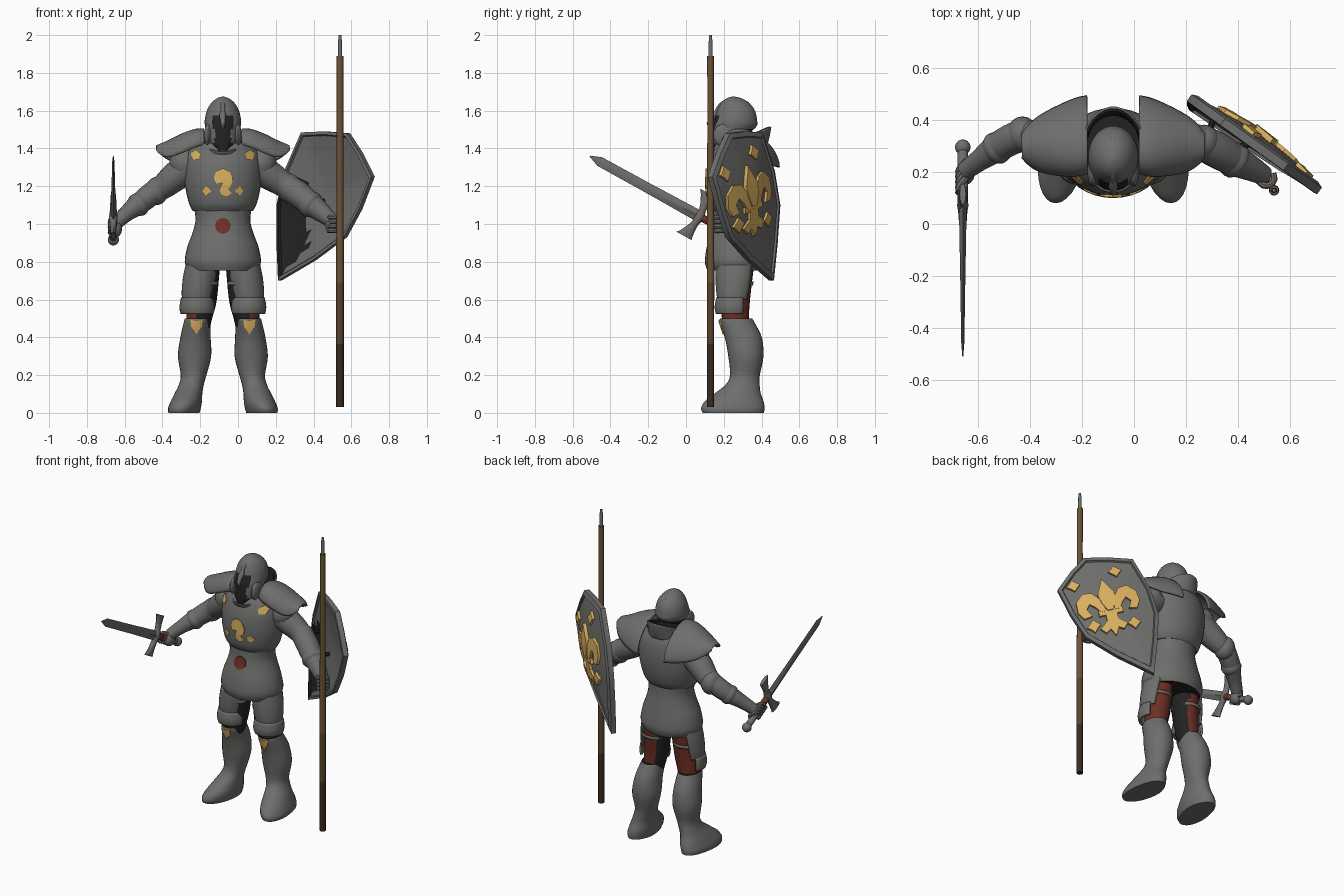
import bpy, bmesh, math
from mathutils import Vector as V
from mathutils.bvhtree import BVHTree

if "Cube" in bpy.data.objects:
    bpy.data.objects.remove(bpy.data.objects["Cube"])

X0 = -0.08  # body centre line
COL = {"steel": (.155, .155, .15), "dark": (.016, .016, .017), "gold": (.7, .43, .115), "red": (.155, .028, .017),
       "wood": (.145, .085, .038), "mid wood": (.095, .055, .025), "dark wood": (.038, .024, .014)}
MATS = {}
for k, c in COL.items():
    MATS[k] = bpy.data.materials.new(k)
    MATS[k].diffuse_color = (*c, 1)


def finish(name, bm, mat, thick=0):
    bmesh.ops.recalc_face_normals(bm, faces=bm.faces)
    me = bpy.data.meshes.new(name)
    bm.to_mesh(me)
    bm.free()
    ob = bpy.data.objects.new(name, me)
    bpy.context.collection.objects.link(ob)
    me.materials.append(MATS[mat])
    if thick:
        m = ob.modifiers.new("thickness", "SOLIDIFY")
        m.thickness, m.offset = thick, 0
    return ob


def skin(name, loops, mat, closed=True, caps=True, thick=0):
    bm = bmesh.new()
    rows = [[bm.verts.new(p) for p in l] for l in loops]
    n = len(rows[0])
    for r, s in zip(rows, rows[1:]):
        for i in range(n if closed else n - 1):
            j = (i + 1) % n
            bm.faces.new((r[i], r[j], s[j], s[i]))
    if caps:
        bm.faces.new(rows[0])
        bm.faces.new(rows[-1])
    return finish(name, bm, mat, thick)


def loft(name, secs, mat, n=24, steps=4, arc=None, caps=True, thick=0):
    """Skin elliptical sections (centre, axis a, axis b), splined between them."""
    f = [[*c, *a, *b] for c, a, b in secs]
    fine = []
    for i in range(len(f) - 1):
        p0, p1, p2, p3 = f[max(i - 1, 0)], f[i], f[i + 1], f[min(i + 2, len(f) - 1)]
        for k in range(steps):
            t = k / steps
            fine.append([.5 * (2 * b + (c - a) * t + (2 * a - 5 * b + 4 * c - d) * t * t
                               + (3 * b - a - 3 * c + d) * t ** 3) for a, b, c, d in zip(p0, p1, p2, p3)])
    fine.append(f[-1])
    a0, a1 = arc or (0, 2 * math.pi)
    angs = [a0 + (a1 - a0) * i / (n - 1 if arc else n) for i in range(n)]
    loops = [[V(s[:3]) + V(s[3:6]) * math.cos(t) + V(s[6:]) * math.sin(t) for t in angs] for s in fine]
    return skin(name, loops, mat, not arc, caps and not arc, thick)


def rings(x, data, tilt=0):
    return [(V((x + dx, y, z)), V((rx, 0, 0)), V((0, ry, tilt))) for dx, y, z, rx, ry in data]


def tube(name, pts, mat, n=16, steps=3):
    P = [V(p[:3]) for p in pts]
    secs = []
    for i, p in enumerate(pts):
        t = (P[min(i + 1, len(P) - 1)] - P[max(i - 1, 0)]).normalized()
        a = t.cross(V((.1, .2, 1))).normalized()
        secs.append((P[i], a * p[3], t.cross(a) * p[3]))
    return loft(name, secs, mat, n, steps)


def ball(name, c, r, mat):
    bm = bmesh.new()
    bmesh.ops.create_uvsphere(bm, u_segments=18, v_segments=12, radius=1)
    for v in bm.verts:
        v.co = V(c) + V([a * b for a, b in zip(v.co, r)])
    return finish(name, bm, mat)


def paint(ob, mat, rule):
    ob.data.materials.append(MATS[mat])
    for p in ob.data.polygons:
        if rule(p.center, p.normal):
            p.material_index = len(ob.data.materials) - 1


def plate(name, outline, place, aim, targets, mat, lift):
    """Extruded flat ornament, dropped on the target surfaces."""
    dg = bpy.context.evaluated_depsgraph_get()
    trees = [BVHTree.FromObject(t, dg) for t in targets]
    top, low = [], []
    for p, q in outline:
        o = place(p, q)
        hits = [h for h in (t.ray_cast(o, aim) for t in trees) if h[0]]
        if hits:
            h = min(hits, key=lambda h: h[3])[0]
            top.append(h - aim * lift)
            low.append(h + aim * .004)
    ob = skin(name, [low, top], mat)
    bm = bmesh.new()
    bm.from_mesh(ob.data)
    bmesh.ops.triangulate(bm, faces=[f for f in bm.faces if len(f.verts) > 4])
    bm.to_mesh(ob.data)
    bm.free()


def star(c, r, k=4, inner=.5):
    return [(c[0] + r * (inner if i % 2 else 1) * math.sin(i * math.pi / k),
             c[1] + r * (inner if i % 2 else 1) * math.cos(i * math.pi / k)) for i in range(2 * k)]


# Torso
chest = loft("breastplate", rings(X0, [(0, .27, 1.07, .16, .125), (0, .27, 1.11, .18, .15), (0, .275, 1.2, .2, .167),
             (0, .28, 1.3, .205, .167), (0, .285, 1.38, .19, .15), (0, .285, 1.43, .14, .13)]), "steel", 36)
waist = loft("waist_and_skirt", rings(X0, [(0, .265, .755, .182, .152), (0, .265, .8, .202, .165), (0, .265, .88, .188, .155),
             (0, .268, .95, .162, .14), (0, .27, 1.02, .145, .128), (0, .27, 1.1, .155, .125)]), "steel", 36)
paint(waist, "dark", lambda c, n: n.z < -.9)
paint(chest, "dark", lambda c, n: n.z > .97)
loft("neck", rings(X0, [(0, .25, 1.38, .085, .1), (0, .25, 1.52, .075, .09)]), "dark")
# Standing collar, high at the back, dark inside
for nm, mat, d in (("collar", "steel", 0), ("collar_lining", "dark", .009)):
    loft(nm, [(V((X0, y, z)), V((rx - d, 0, 0)), V((0, ry - d, t))) for y, z, rx, ry, t in
              ((.28, 1.39, .125, .145, .02), (.284, 1.42, .117, .156, .045), (.286, 1.45, .12, .163, .065))],
         mat, 30, caps=False, thick=.008)

# Helmet with a dark face opening
helm = loft("helmet", rings(X0, [(0, .19, 1.39, .04, .06), (0, .2, 1.43, .07, .072), (0, .222, 1.465, .085, .092),
            (0, .252, 1.515, .094, .12), (0, .262, 1.55, .096, .114), (0, .265, 1.6, .085, .1), (0, .26, 1.64, .062, .075),
            (0, .255, 1.665, .032, .04), (0, .25, 1.675, .004, .004)]), "steel", 40)
paint(helm, "dark", lambda c, n: c.z < 1.4 or (c.y > .26 and c.z < 1.5) or c.y < .24 and c.z < 1.575 and
      abs(c.x - X0) < (.052 if c.z > 1.5 or c.z < 1.43 else .042))
tube("nose_guard", [(X0, .168, 1.6, .012), (X0, .142, 1.565, .018), (X0, .122, 1.53, .013), (X0, .13, 1.505, .004)], "steel", 10)
tube("helmet_ridge", [(X0, .155, 1.585, .01), (X0, .185, 1.63, .012), (X0, .25, 1.666, .01), (X0, .33, 1.635, .01)], "steel", 10)

paul = []
for s, side in ((-1, "left"), (1, "right")):
    ball(side + "_cheek_guard", (X0 + s * .08, .2, 1.47), (.02, .055, .06), "steel")
    # Shoulder plate: arches that shrink outward, lower at the back
    rows = [(.1, .345, .145, 1.485, 1.36, .06), (.15, .333, .145, 1.487, 1.355, .05), (.22, .32, .127, 1.467, 1.345, .03),
            (.28, .31, .104, 1.44, 1.345, .01), (.32, .305, .076, 1.423, 1.362, 0), (.35, .3, .04, 1.41, 1.39, 0)]
    paul.append(loft(side + "_shoulder_plate", [(V((X0 + s * u, y, zb)), V((0, ry, -tl)), V((0, 0, zt - zb)))
                     for u, y, ry, zt, zb, tl in rows], "steel", 20, 4, (0, math.pi), thick=.014))
    ball(side + "_shoulder", (X0 + s * .2, .3, 1.32), (.085, .085, .09), "steel")

    # Leg: trouser red behind and dark inside, thigh plate, knee, strap
    L = lambda d: rings(X0, [(s * a, *r) for a, *r in d])
    leg = loft(side + "_thigh", L([(.135, .275, .42, .06, .065), (.125, .262, .5, .068, .072), (.112, .262, .6, .08, .077),
               (.095, .27, .82, .083, .095)]), "dark")
    paint(leg, "red", lambda c, n: (n.y > .25 and n.x * s > -.4) or (c.z < .56 and n.x * s > .2))
    lo, hi = (195, 395) if s > 0 else (145, 345)
    front = (math.radians(lo), math.radians(hi))
    wide = (math.radians(lo - (s < 0) * 20), math.radians(hi + (s > 0) * 20))
    loft(side + "_thigh_plate", L([(.135, .252, .6, .076, .08), (.13, .255, .65, .082, .09), (.12, .26, .72, .085, .098),
         (.11, .265, .79, .08, .1)]), "steel", 18, 4, wide, thick=.012)
    loft(side + "_knee_plate", L([(.135, .25, .525, .082, .085), (.135, .25, .56, .088, .092), (.135, .252, .61, .08, .085)]),
         "steel", 18, 3, front, thick=.014)
    loft(side + "_strap", L([(.115, .262, .675, .086, .089), (.115, .262, .695, .087, .091)]), "steel", 20, 1, caps=False, thick=.008)

    # Boot: shin and foot in one loft, toes turned outward
    boot = loft(side + "_boot", L([(.2, .25, 0, .08, .162), (.198, .248, .025, .085, .168), (.19, .255, .06, .082, .156),
                (.18, .275, .105, .073, .12), (.167, .3, .15, .066, .09), (.155, .312, .2, .068, .079),
                (.15, .317, .3, .088, .093), (.145, .303, .4, .08, .098), (.137, .27, .48, .07, .092),
                (.135, .265, .5, .066, .085)]), "steel", 28)
    for v in boot.data.vertices:
        v.co.x += s * max(0, .3 - v.co.y) * .12 * max(0, 1 - v.co.z / .2)
    paint(boot, "dark", lambda c, n: c.z > .497)
    plate(side + "_knee_ornament", [(-.033, .05), (0, .04), (.033, .05), (.028, .01), (.012, -.01), (0, -.03), (-.012, -.01), (-.028, .01)],
          lambda p, q: V((X0 + s * .14 + p, -.5, .445 + q)), V((0, 1, 0)), [boot], "gold", .007)

# Arms
tube("sword_arm", [(-.25, .3, 1.31, .085), (-.34, .32, 1.245, .077), (-.4, .335, 1.195, .066), (-.45, .335, 1.165, .062),
     (-.52, .3, 1.11, .058), (-.59, .25, 1.055, .043), (-.65, .205, 1.0, .036)], "steel")
ball("sword_elbow_guard", (-.43, .345, 1.175), (.062, .07, .075), "steel")
tube("sword_cuff", [(-.5, .31, 1.125, .052), (-.53, .292, 1.1, .064), (-.55, .28, 1.085, .05)], "steel")
tube("shield_arm", [(.09, .3, 1.31, .085), (.18, .315, 1.25, .077), (.25, .315, 1.205, .068), (.31, .29, 1.165, .07),
     (.38, .25, 1.11, .064), (.45, .215, 1.055, .05), (.505, .185, 1.01, .037)], "steel")
ball("shield_elbow_guard", (.27, .315, 1.19), (.065, .068, .078), "steel")
tube("shield_cuff", [(.36, .262, 1.125, .062), (.39, .245, 1.1, .072), (.41, .233, 1.09, .058)], "steel")


def fist(name, c, axis, u, v):
    ball(name + "_palm", c + u * .02, (.034, .045, .045), "steel")
    for k in range(4):
        o = c + axis * (.024 * k - .036)
        tube(name + "_finger", [(*(o + u * .031 * math.cos(t) + v * .031 * math.sin(t)), .013)
             for t in (0, .9, 1.8, 2.7, 3.6, 4.4)], "steel", 8, 2)


# Sword, laid along one slanted axis
f, g, e = V((0, -.876, .482)), V((0, .482, .876)), V((1, 0, 0))
tip = V((-.66, -.51, 1.36))
at = lambda d: tip - f * d
loft("sword_blade", [(at(d), e * a, g * b) for d, a, b in ((0, .002, .002), (.06, .006, .026), (.35, .01, .027), (.66, .015, .031))],
     "steel", 4, 1)
loft("sword_guard", [(at(.665 - .25 * abs(h) ** 1.5 * 2) + g * h, e * a, f * b) for h, a, b in
     ((-.13, .012, .046), (-.105, .015, .034), (-.04, .018, .019), (0, .022, .028), (.04, .018, .019), (.105, .015, .034),
      (.13, .012, .046))], "steel", 12, 3)
grip = loft("sword_grip", [(at(d), e * .02, g * .02) for d in (.67, .74, .9)], "steel", 12, 1)
paint(grip, "red", lambda c, n: c.y < .15)
ball("sword_pommel", at(.92), (.03, .03, .03), "steel")
fist("sword_hand", at(.79), f, V((.25, .3, -.1)).normalized(), g)
fist("shield_hand", V((.51, .178, 1.0)), V((0, 0, 1)), V((-.8, .6, 0)), V((-.6, -.8, 0)))

# Spear
pole = loft("spear_shaft", rings(.54, [(0, .13, z, .02 if z < 1 else .018, .02 if z < 1 else .018)
            for z in (.03, .25, .5, .9, 1.3, 1.89)]), "wood", 14, 2)
paint(pole, "mid wood", lambda c, n: .35 < c.z < .75)
paint(pole, "dark wood", lambda c, n: c.z < .35)
loft("spear_tip", rings(.54, [(0, .13, 1.88, .012, .012), (0, .13, 1.97, .01, .01), (0, .13, 2.0, .007, .007)]), "steel", 10, 1)

# Shield: local u across, z up, n outward; the lower tip leans in
S = lambda u, z, n: V((.215 + .81 * u + .58 * n, .49 - .58 * u + .81 * n - .07 * max(0, 1.1 - z), z))
NRM = V((.58, .81, 0)).normalized()
edge = [(.01, .7), (0, .9), (0, 1.1), (.05, 1.28), (.16, 1.485), (.31, 1.49), (.46, 1.48), (.54, 1.38), (.62, 1.25), (.54, 1.08),
        (.44, .93), (.24, .81)]
edge = [(a[0] + (b[0] - a[0]) * k / 3, a[1] + (b[1] - a[1]) * k / 3) for a, b in zip(edge, edge[1:] + edge[:1]) for k in range(3)]
cu, cz = .3, 1.17
shield = skin("shield", [[S(cu + (u - cu) * t, cz + (z - cz) * t, n) for u, z in edge] for t, n in
              ((.02, .03), (.2, .027), (.35, .022), (.45, .017), (.55, .013), (.65, .008), (.75, .002), (.85, -.004), (.93, -.01),
               (.95, -.022), (1, -.02), (1, .012), (.92, .022), (.9, .012), (.5, .034), (.02, .046))], "steel")
paint(shield, "dark", lambda c, n: n.dot(NRM) < -.3 and c.x < .37 and c.z < 1.24 and c.z > .7 + (c.x - .21) * 1.1)
tube("shield_strap", [(*S(.12, 1.2, .0), .014), (*S(.15, 1.19, -.07), .014), (*S(.24, 1.13, -.08), .014), (*S(.3, 1.12, 0), .014)], "dark", 8)

# Shield ornament: stylised lily and small stars
ca, sa = math.cos(.27), math.sin(.27)
onshield = lambda p, q: S(.31 + p * ca + q * sa, 1.14 - p * sa + q * ca, .4)
curl = [(.025, -.045), (.04, .035), (.085, .095), (.14, .105), (.19, .06), (.195, -.01), (.165, -.06), (.115, -.055), (.14, -.005),
        (.115, .025), (.085, -.005), (.06, -.045)]
half = [(.022, .13), (.052, .07), (.042, .01), (.018, -.045)]
tail = [(.035, -.06), (.036, -.11), (.085, -.15), (.055, -.185), (.025, -.165)]
mir = lambda h: [(-x, y) for x, y in h]
parts = [("petal", [(0, .175)] + half + mir(half)[::-1]), ("tail", tail + [(0, -.215)] + mir(tail)[::-1]),
         ("band", [(-.075, -.07), (.075, -.07), (.075, -.035), (-.075, -.035)]), ("curl", curl), ("curl", mir(curl))]
parts += [("star", star(c, .042, 4, .65)) for c in ((-.1, .22), (.175, .18), (-.125, -.155), (.12, -.12))]
for nm, o in parts:
    plate("shield_lily_" + nm, o, onshield, -NRM, [shield], "gold", .022 if nm == "petal" else .016)

# Chest ornaments and belt disc
onbody = lambda p, q: V((X0 + p, -.6, q))
front_y = V((0, 1, 0))
crest = [(-.05, 1.24), (-.035, 1.28), (0, 1.295), (.032, 1.28), (.052, 1.24), (.045, 1.2), (.025, 1.185), (.048, 1.165), (.02, 1.145),
         (-.015, 1.16), (-.015, 1.195), (.0, 1.215), (-.01, 1.22), (-.035, 1.21)]
plate("chest_crest", crest, onbody, front_y, [chest], "gold", .008)
for s in (-1, 1):
    plate("chest_star", star((s * .145, 1.365), .028, 5, .85), onbody, front_y, [chest] + paul, "gold", .009)
    plate("chest_drop", star((s * .088, 1.175), .026, 4, .7), onbody, front_y, [chest], "gold", .008)
plate("belt_disc", star((0, .99), .041, 12, 1), onbody, front_y, [waist], "red", .007)

for o in bpy.data.objects:
    o.select_set(True)
    bpy.context.view_layer.objects.active = o
bpy.ops.object.shade_smooth_by_angle(angle=math.radians(38))

for m in bpy.data.materials:
    if m.users and not m.is_grease_pencil:
        m.use_nodes = True
        m.node_tree.nodes["Principled BSDF"].inputs["Base Color"].default_value = m.diffuse_color
